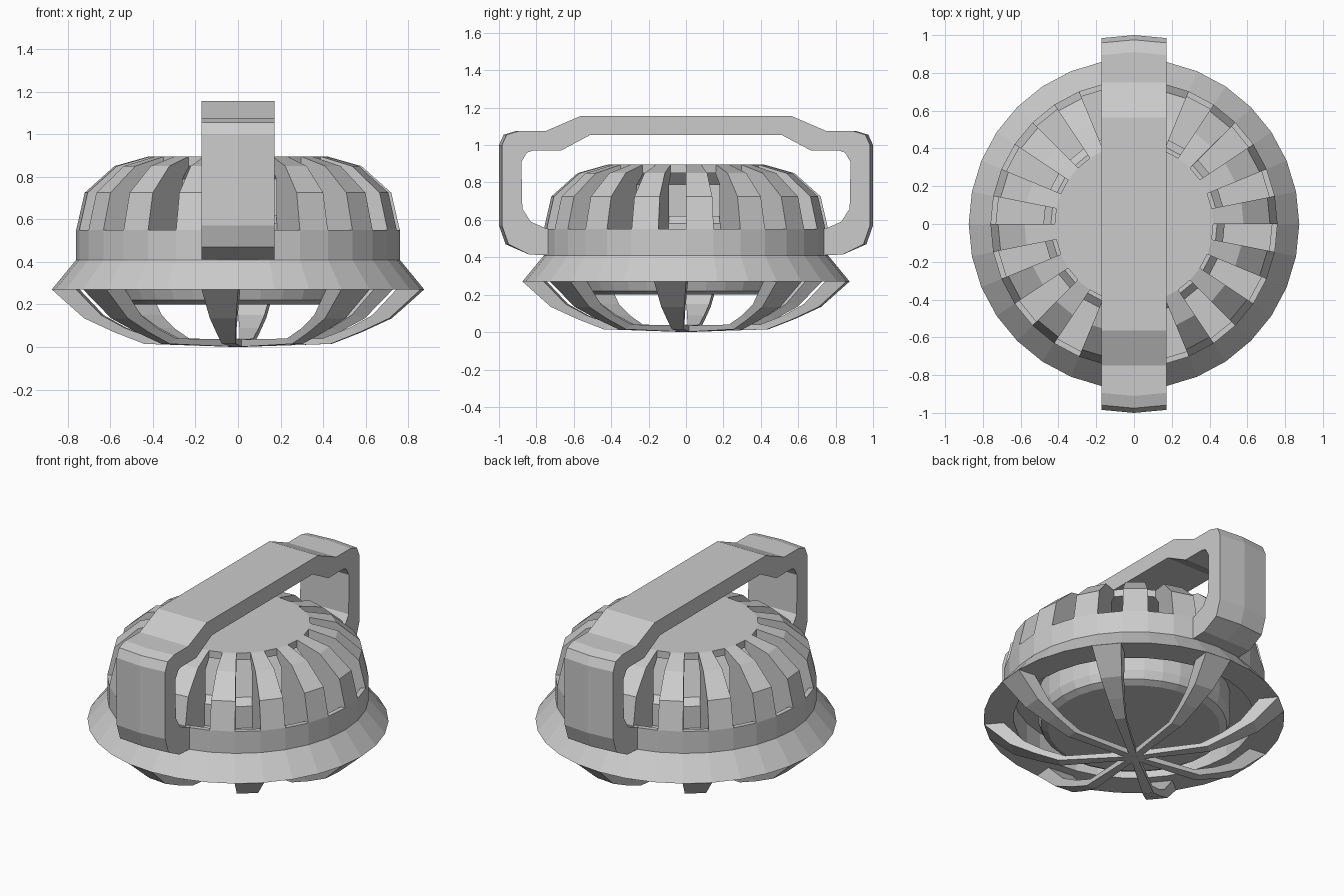
import bpy, bmesh
from math import cos, sin, pi

if "Cube" in bpy.data.objects:
    bpy.data.objects.remove(bpy.data.objects["Cube"])

SEG = 32
STEP = 2 * pi / SEG


def finish(name, bm):
    bmesh.ops.remove_doubles(bm, verts=bm.verts, dist=1e-5)
    bmesh.ops.recalc_face_normals(bm, faces=bm.faces)
    me = bpy.data.meshes.new(name)
    bm.to_mesh(me)
    bm.free()
    ob = bpy.data.objects.new(name, me)
    bpy.context.collection.objects.link(ob)
    return ob


def bridge(bm, a, b):
    n = len(a)
    for i in range(n):
        j = (i + 1) % n
        bm.faces.new((a[i], a[j], b[j], b[i]))


def lathe(name, profile, closed=False):
    """Turn an (r, z) profile around z in flat steps; an open profile is capped."""
    bm = bmesh.new()
    rings = [[bm.verts.new((r * cos(k * STEP), r * sin(k * STEP), z)) for k in range(SEG)]
             for r, z in profile]
    for a, b in zip(rings, rings[1:] + rings[:1] if closed else rings[1:]):
        bridge(bm, a, b)
    if not closed:
        bm.faces.new(rings[0])
        bm.faces.new(rings[-1])
    return finish(name, bm)


def sweep(bm, sections):
    """Join matching closed outlines and cap both ends."""
    loops = [[bm.verts.new(p) for p in s] for s in sections]
    for a, b in zip(loops, loops[1:]):
        bridge(bm, a, b)
    bm.faces.new(loops[0])
    bm.faces.new(loops[-1])


# flared collar: recess around the lens below, sunken floor inside the band above
lathe("collar", [(.70, .27), (.875, .27), (.76, .41), (.76, .55), (.73, .55),
                 (.73, .44), (.46, .44), (.46, .42), (.70, .42)], closed=True)

# stepped lens: hangs below the collar and rises inside the dome
lathe("lens", [(.50, .20), (.54, .22), (.56, .27), (.56, .43), (.48, .43),
               (.48, .58), (.44, .62)])

# flat top cap
lathe("top_cap", [(.42, .895), (.42, .85)])

# dome fins: every second segment, leaving slots between
fin = [(.76, .55), (.72, .725), (.58, .85), (.42, .895), (.41, .85), (.47, .79),
       (.47, .44), (.73, .44), (.73, .55)]
bm = bmesh.new()
for k in range(0, SEG, 2):
    sweep(bm, [[(r * cos(a), r * sin(a), z) for r, z in fin]
               for a in (k * STEP, (k + 1) * STEP)])
finish("dome_fins", bm)

# guard bars below: (outer r, outer z, inner r, inner z, half width)
bars = [(.87, .27, .76, .275, .086), (.72, .135, .64, .15, .062), (.58, .07, .53, .09, .046),
        (.44, .015, .40, .04, .032), (0, .0, 0, .035, .02)]
bm = bmesh.new()
for k in range(3, SEG, 4):
    a = (k + .5) * STEP
    c, s = cos(a), sin(a)
    secs = []
    for ro, zo, ri, zi, w in bars:
        secs.append([(r * c - t * s, r * s + t * c, z)
                     for r, z, t in ((ro, zo, -w), (ro, zo, w), (ri, zi, w), (ri, zi, -w))])
    sweep(bm, secs)
finish("guard_bars", bm)

# carrying handle: half outline (y, z), mirrored front to back, slightly crowned ends
outer = [(.72, .41), (.84, .415), (.965, .47), (1.0, .57), (1.0, 1.0), (.975, 1.055),
         (.91, 1.075), (.75, 1.075), (.565, 1.155)]
inner = [(.72, .55), (.75, .555), (.83, .59), (.875, .66), (.88, .91), (.85, .96),
         (.82, .97), (.67, .97), (.51, 1.055)]


def handle_path(half):
    return half + [(-y, z) for y, z in reversed(half)]


bm = bmesh.new()
secs = []
for (yo, zo), (yi, zi) in zip(handle_path(outer), handle_path(inner)):
    crown = .016 * (1 if yo > 0 else -1) if abs(yo) > .9 else 0
    secs.append([(-.172, yo - crown, zo), (0, yo, zo), (.172, yo - crown, zo),
                 (.172, yi, zi), (0, yi, zi), (-.172, yi, zi)])
sweep(bm, secs)
finish("handle", bm)
